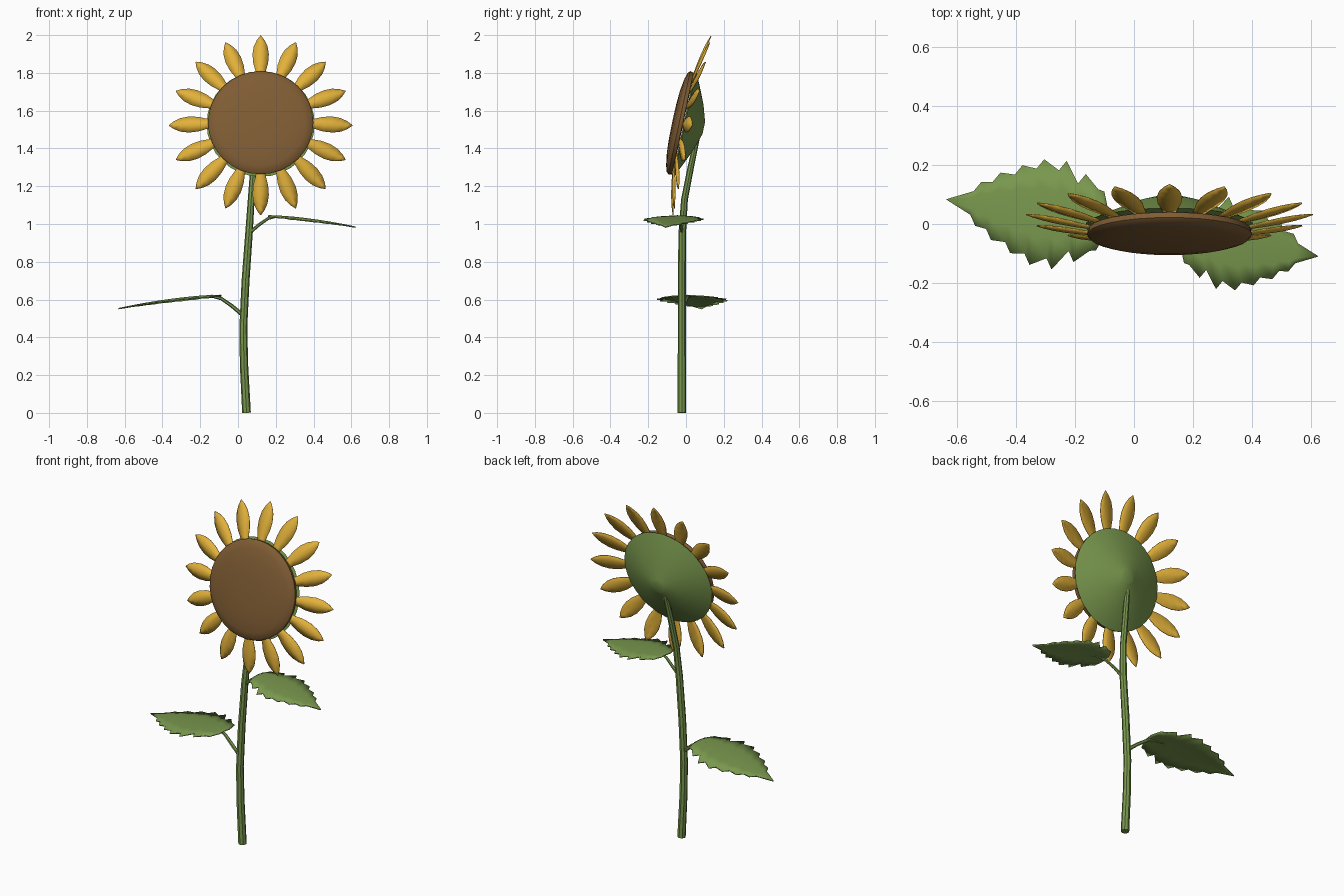
import bpy, bmesh, math
from mathutils import Vector, Matrix

if "Cube" in bpy.data.objects:
    bpy.data.objects.remove(bpy.data.objects["Cube"])


def material(name, rgb):
    m = bpy.data.materials.new(name)
    m.diffuse_color = (*rgb, 1)
    m.use_nodes = True
    m.node_tree.nodes["Principled BSDF"].inputs["Base Color"].default_value = m.diffuse_color
    return m


GREEN = material("leaf green", (0.19, 0.31, 0.075))
YELLOW = material("petal yellow", (0.76, 0.44, 0.042))
BROWN = material("seed brown", (0.215, 0.108, 0.034))


def finish(name, verts, faces, mat, angle=35, thickness=0, fix=True):
    """Make a mesh object, with optional sheet thickness."""
    me = bpy.data.meshes.new(name)
    me.from_pydata([tuple(v) for v in verts], [], faces)
    if fix:
        bm = bmesh.new()
        bm.from_mesh(me)
        bmesh.ops.remove_doubles(bm, verts=bm.verts, dist=1e-5)
        bmesh.ops.recalc_face_normals(bm, faces=bm.faces)
        bm.to_mesh(me)
        bm.free()
    me.materials.append(mat)
    ob = bpy.data.objects.new(name, me)
    bpy.context.collection.objects.link(ob)
    if thickness:
        s = ob.modifiers.new("thickness", 'SOLIDIFY')
        s.thickness = thickness
        s.offset = 0
    bpy.ops.object.select_all(action='DESELECT')
    ob.select_set(True)
    bpy.context.view_layer.objects.active = ob
    bpy.ops.object.shade_smooth_by_angle(angle=math.radians(angle))
    return ob


def lathe(name, profile, mat, matrix, n=32):
    """Spin (radius, height) points, closed on the axis at both ends."""
    verts, faces = [], []
    for r, h in profile:
        for i in range(n):
            a = 2 * math.pi * i / n
            verts.append(matrix @ Vector((r * math.cos(a), r * math.sin(a), h)))
    for k in range(len(profile) - 1):
        for i in range(n):
            j = (i + 1) % n
            faces.append((k * n + i, k * n + j, (k + 1) * n + j, (k + 1) * n + i))
    faces += [tuple(range(n)), tuple(range((len(profile) - 1) * n, len(profile) * n))]
    return finish(name, verts, faces, mat)


def tube(name, path, n, mat):
    """Tapered tube along (x, y, z, radius) points."""
    pts = [Vector(p[:3]) for p in path]
    verts, faces = [], []
    for k, p in enumerate(pts):
        d = (pts[min(k + 1, len(pts) - 1)] - pts[max(k - 1, 0)]).normalized()
        side = d.cross(Vector((0, 1, 0))).normalized()
        up = side.cross(d)
        for i in range(n):
            a = 2 * math.pi * i / n
            verts.append(p + path[k][3] * (side * math.cos(a) + up * math.sin(a)))
    for k in range(len(pts) - 1):
        for i in range(n):
            j = (i + 1) % n
            faces.append((k * n + i, k * n + j, (k + 1) * n + j, (k + 1) * n + i))
    faces += [tuple(range(n)), tuple(range(len(verts) - n, len(verts)))]
    return finish(name, verts, faces, mat)


# Main stem
tube("stem", [(0.045, -0.022, 0, 0.023), (0.032, -0.022, 0.25, 0.022),
              (0.028, -0.022, 0.45, 0.021), (0.04, -0.022, 0.7, 0.021),
              (0.058, -0.02, 0.95, 0.02), (0.07, -0.008, 1.13, 0.018),
              (0.082, 0.025, 1.3, 0.017), (0.095, 0.058, 1.45, 0.014)], 8, GREEN)

# Flower head frame: local z is the facing axis, local y is up
axis = Vector((0, -0.978, 0.208))
up = Vector((0, 0.208, 0.978))
right = up.cross(axis)
HEAD = Matrix((right, up, axis)).transposed().to_4x4()
HEAD.translation = (0.12, -0.03, 1.535)

# Seed disc and green cup behind it
lathe("seed_disc", [(0.001, 0.043), (0.09, 0.042), (0.17, 0.037), (0.235, 0.027),
                    (0.268, 0.017), (0.279, 0.006), (0.275, -0.013), (0.2, -0.016)],
      BROWN, HEAD)
lathe("flower_cup", [(0.26, -0.018), (0.286, -0.025), (0.27, -0.033), (0.216, -0.058),
                     (0.12, -0.1), (0.045, -0.123), (0.035, -0.127)], GREEN, HEAD)

# Ring of ridged petals: (radius, half width)
rows = [(0.24, 0.018), (0.285, 0.027), (0.33, 0.039), (0.38, 0.043),
        (0.425, 0.036), (0.46, 0.02), (0.485, 0.0015)]
for i in range(16):
    M = HEAD @ Matrix.Rotation(i * math.pi / 8, 4, 'Z')
    verts, faces = [], []
    for r, w in rows:
        h = -0.016 - 0.048 * (r - 0.25) / 0.235
        for s in (-1, 0, 1):
            verts.append(M @ Vector((r, s * w, h + (0 if s else 0.22 * w))))
    for k in range(len(rows) - 1):
        for c in (0, 1):
            a = 3 * k + c
            faces.append((a, a + 3, a + 4, a + 1))
    finish(f"petal_{i + 1}", verts, faces, YELLOW, 40, 0.004)

# Toothed leaf blade outline: (position along leaf, half width)
peaks = [(0.03, 0.1), (0.16, 0.15), (0.29, 0.185), (0.43, 0.18),
         (0.56, 0.15), (0.69, 0.115), (0.8, 0.075)]
outline = [(-0.01, 0.04)]
for t, w in peaks:
    outline += [(t, w), (t + 0.04, w - (0.035 if t > 0.1 else -0.005))]
outline.append((1.0, 0.001))


def leaf(name, origin, turn, scale):
    M = (Matrix.Translation(origin) @ Matrix.Rotation(turn, 4, 'Z')
         @ Matrix.Scale(scale, 4))
    base, tip = Vector((-0.12, 0.03, 0)), Vector((-0.655, 0.105, 0))
    across = Vector((tip.y - base.y, base.x - tip.x, 0)).normalized()
    verts, faces = [], []
    for t, w in outline:
        for s in (-1, -0.5, 0, 0.5, 1):
            p = base.lerp(tip, t) + across * s * w
            p.z = 0.1 - 0.07 * max(t, 0) ** 1.6 - 0.06 * abs(s * w)
            verts.append(M @ p)
    for k in range(len(outline) - 1):
        for c in range(4):
            a = 5 * k + c
            faces.append((a, a + 1, a + 6, a + 5))
    finish(name + "_blade", verts, faces, GREEN, 30, 0.007)
    # Stalk joining the blade to the stem
    path = [(0.01, 0, -0.01, 0.011), (-0.055, 0.01, 0.045, 0.01),
            (-0.11, 0.025, 0.083, 0.009), (-0.16, 0.035, 0.096, 0.008),
            (-0.22, 0.045, 0.092, 0.004)]
    tube(name + "_stalk",
         [(*(M @ Vector(p[:3])), p[3] * scale) for p in path], 6, GREEN)


leaf("lower_leaf", (0.022, -0.022, 0.522), 0, 1.0)
leaf("upper_leaf", (0.065, -0.02, 0.958), math.pi, 0.85)
